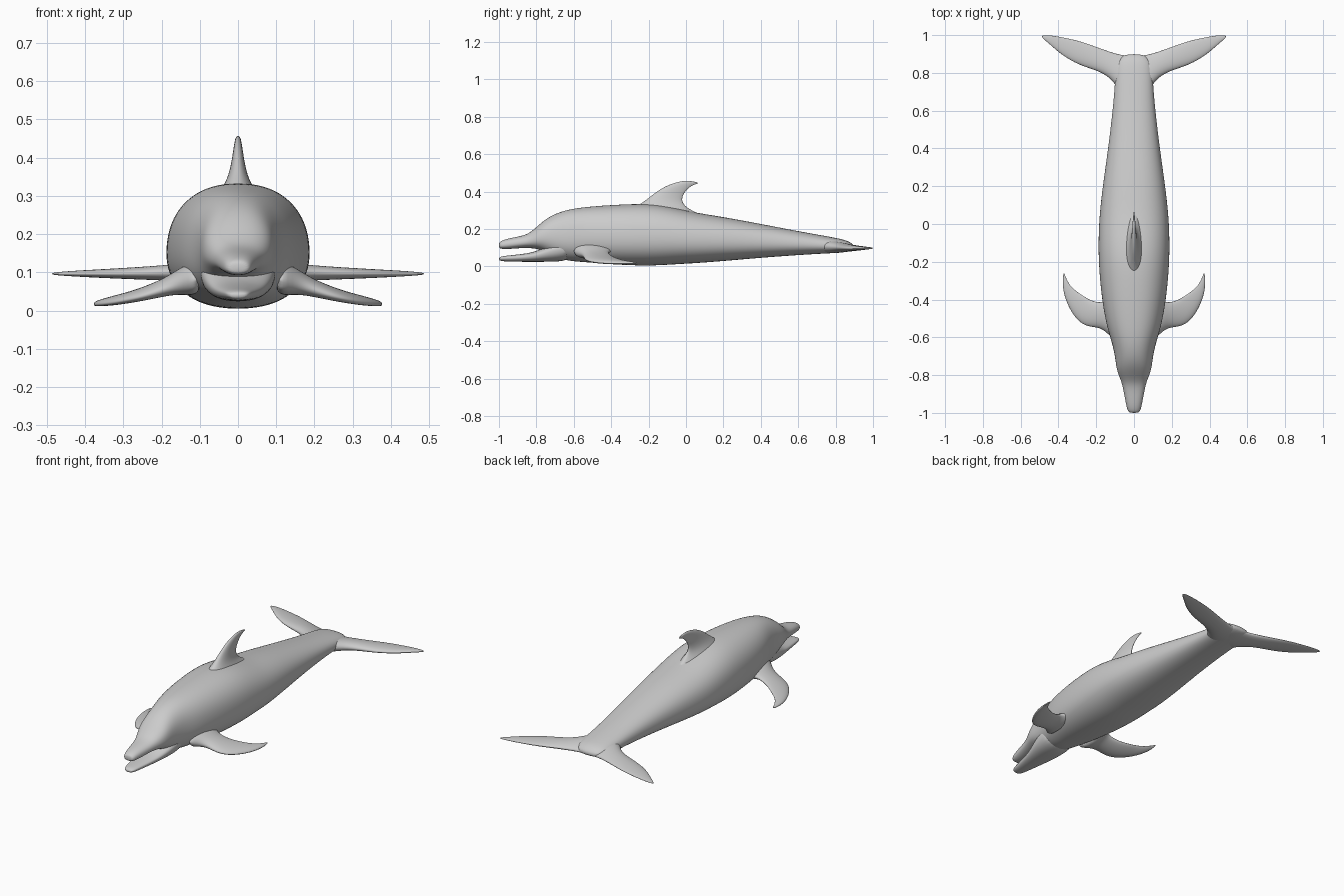
import bpy, bmesh
from math import sin, cos, pi
from mathutils import Vector


def loft(name, rings, mirror=False, cap_start=True):
    """Skin a list of equal-length point rings into a smooth object."""
    bm = bmesh.new()
    vs = [[bm.verts.new(p) for p in r] for r in rings]
    n = len(vs[0])
    for a, b in zip(vs, vs[1:]):
        for i in range(n):
            j = (i + 1) % n
            bm.faces.new((a[i], a[j], b[j], b[i]))
    if cap_start:
        bm.faces.new(vs[0][::-1])
    bm.faces.new(vs[-1])
    bmesh.ops.recalc_face_normals(bm, faces=bm.faces)
    me = bpy.data.meshes.new(name)
    bm.to_mesh(me)
    bm.free()
    for p in me.polygons:
        p.use_smooth = True
    ob = bpy.data.objects.new(name, me)
    bpy.context.collection.objects.link(ob)
    if mirror:
        ob.modifiers.new("mirror", 'MIRROR')
    sub = ob.modifiers.new("smooth", 'SUBSURF')
    sub.levels = sub.render_levels = 2
    return ob


def spow(v, p):
    return abs(v) ** p * (1 if v >= 0 else -1)


def body_ring(y, bot, top, w, mid=0.45, p=0.88, n=20):
    """Rounded cross-section; mid is the height fraction of the widest point."""
    zc = bot + (top - bot) * mid
    out = []
    for i in range(n):
        a = 2 * pi * i / n
        h = top - zc if sin(a) >= 0 else zc - bot
        out.append((w * 1.01 * spow(cos(a), p), y, zc + h * spow(sin(a), p)))
    return out


def fin_ring(lead, trail, half, axis, n=12):
    """Teardrop section between a leading and a trailing point."""
    lead, trail, axis = Vector(lead), Vector(trail), Vector(axis)
    out = []
    for i in range(n):
        a = 2 * pi * i / n
        s = (1 - cos(a)) / 2
        out.append(lead.lerp(trail, s) + axis * half * sin(a) * (1.2 - 0.5 * s))
    return out


# body with upper beak: y, bottom, top, half width
body = [
    (-1.0, .100, .125, .022), (-.99, .093, .136, .034), (-.95, .092, .150, .043),
    (-.88, .098, .162, .056), (-.835, .098, .178, .066), (-.79, .092, .220, .086),
    (-.75, .075, .254, .095), (-.70, .048, .283, .101), (-.63, .027, .306, .116),
    (-.55, .022, .318, .142), (-.45, .013, .327, .162), (-.33, .005, .334, .178),
    (-.18, .001, .338, .189), (-.05, .010, .313, .188), (.06, .016, .287, .182),
    (.2, .027, .266, .166), (.4, .045, .228, .137), (.6, .060, .189, .113),
    (.74, .068, .164, .101), (.82, .072, .149, .098), (.87, .078, .136, .085),
    (.90, .092, .112, .05)]
loft("body", [body_ring(*r) for r in body])

# lower jaw
jaw = [(-1.0, .033, .046, .020), (-.985, .027, .055, .032), (-.93, .025, .060, .042),
       (-.86, .024, .068, .056), (-.80, .024, .080, .070), (-.74, .024, .112, .088),
       (-.68, .024, .14, .098), (-.60, .04, .15, .100)]
loft("lower_jaw", [body_ring(*r, 0.6) for r in jaw])

# dorsal fin
dorsal = [((0, -.32, .29), (0, .14, .25), .075), ((0, -.25, .335), (0, .05, .290), .045),
          ((0, -.205, .365), (0, -.01, .325), .027), ((0, -.155, .405), (0, -.022, .362), .018),
          ((0, -.10, .435), (0, -.005, .398), .013), ((0, -.035, .456), (0, .020, .423), .009),
          ((0, .02, .459), (0, .045, .438), .006), ((0, .065, .448), (0, .068, .443), .002)]
loft("dorsal_fin", [fin_ring(*r, (1, 0, 0)) for r in dorsal])

# tail flukes
flukes = [((0, .66, .112), (0, .893, .097), .036), ((.07, .69, .110), (.06, .897, .097), .036),
          ((.125, .775, .103), (.11, .908, .098), .027), ((.20, .812, .099), (.19, .936, .098), .021),
          ((.29, .838, .097), (.28, .970, .098), .016), ((.38, .890, .096), (.375, .990, .098), .011),
          ((.445, .950, .096), (.44, 1.0, .098), .007), ((.49, .988, .096), (.488, 1.0, .097), .003)]
loft("tail_flukes", [fin_ring(*r, (0, 0, 1)) for r in flukes], mirror=True, cap_start=False)

# flippers
flippers = [((.09, -.64, .085), (.10, -.36, .09), .055), ((.145, -.575, .075), (.15, -.405, .085), .038),
            ((.185, -.55, .058), (.185, -.415, .072), .026), ((.24, -.547, .040), (.235, -.400, .056), .019),
            ((.29, -.525, .028), (.28, -.370, .043), .015), ((.335, -.465, .020), (.325, -.340, .033), .012),
            ((.368, -.39, .017), (.35, -.305, .026), .009), ((.380, -.32, .016), (.363, -.275, .022), .006),
            ((.374, -.262, .018), (.370, -.258, .02), .003)]
loft("flippers", [fin_ring(*r, (0, 0, 1)) for r in flippers], mirror=True)
